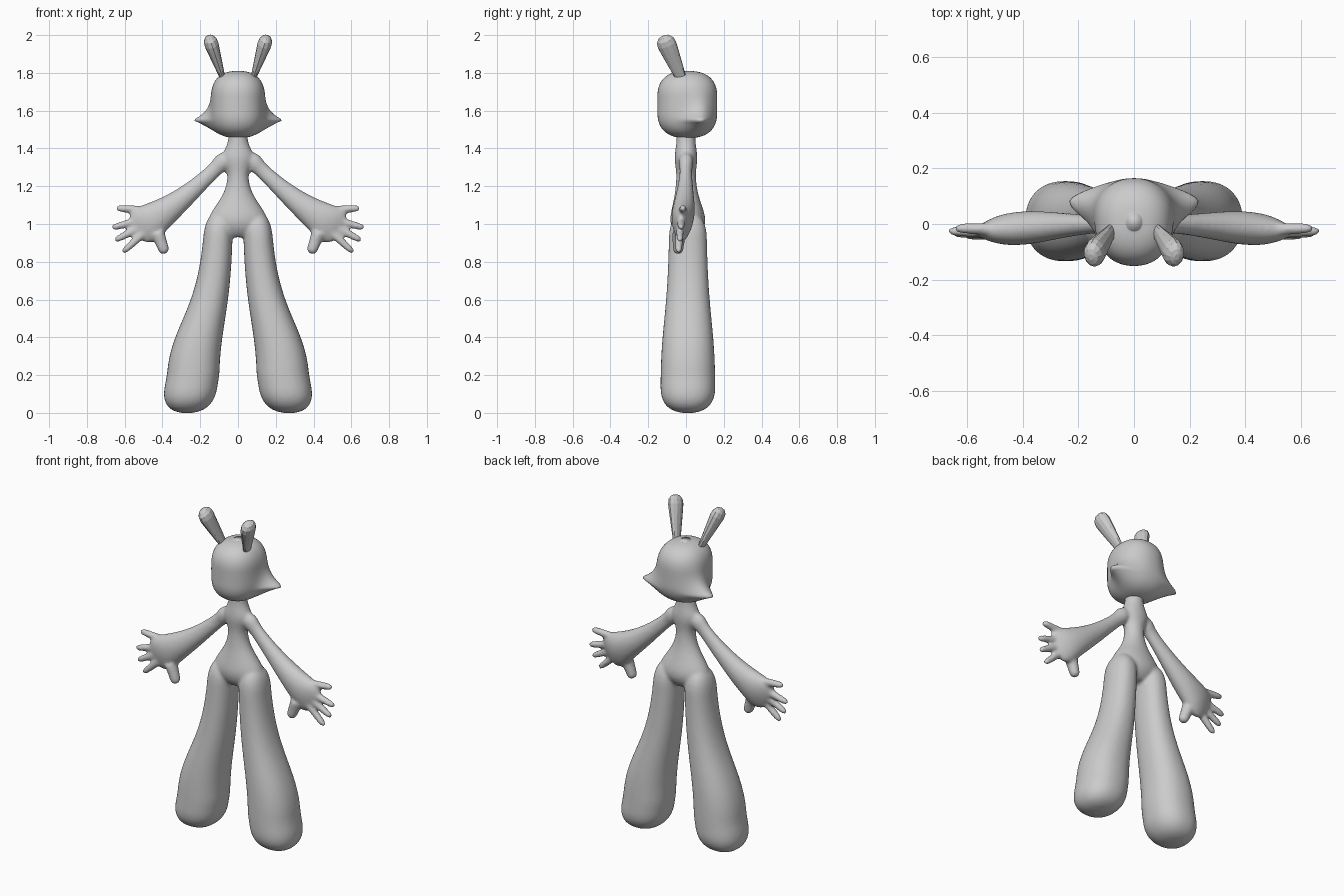
import bpy, bmesh, math
from mathutils import Vector

cube = bpy.data.objects.get("Cube")
if cube:
    bpy.data.objects.remove(cube, do_unlink=True)

GREY = (0.6, 0.6, 0.6, 1)
grey = bpy.data.materials.new("plain_grey")
grey.use_nodes = True
grey.diffuse_color = GREY
grey.node_tree.nodes["Principled BSDF"].inputs["Base Color"].default_value = GREY


def rounding(distance):
    """Factor that rounds a shape off as it nears its end."""
    near = min(1, max(0.001, distance) / 0.14)
    return (1 - (1 - near) ** 2.5) ** 0.4


def bump(value, centre, spread):
    return math.exp(-((value - centre) / spread) ** 2)


def loft(bm, section, count, segments, side=1, level=False, power=2):
    """Skin the ellipses given by section(t) -> centre, half width, half depth."""
    steps = [(1 - math.cos(math.pi * i / count)) / 2 for i in range(count + 1)]
    sections = [section(t) for t in steps]
    rings = []
    for i, (centre, width, depth) in enumerate(sections):
        before = sections[max(i - 1, 0)][0]
        after = sections[min(i + 1, count)][0]
        along = Vector((0, 0, 1)) if level else (after - before).normalized()
        across = Vector((0, 1, 0)).cross(along).normalized()
        outward = along.cross(across)
        ring = []
        for k in range(segments):
            angle = math.tau * k / segments
            c, s = math.cos(angle), math.sin(angle)
            point = centre + across * width * math.copysign(abs(c) ** (2 / power), c)
            point += outward * depth * math.copysign(abs(s) ** (2 / power), s)
            point.x *= side
            ring.append(bm.verts.new(point))
        rings.append(ring)
    for lower, upper in zip(rings, rings[1:]):
        for k in range(segments):
            n = (k + 1) % segments
            bm.faces.new((lower[k], lower[n], upper[n], upper[k]))
    bm.faces.new(rings[0])
    bm.faces.new(rings[-1])


def finish(bm, name, smooth=True):
    bmesh.ops.recalc_face_normals(bm, faces=bm.faces)
    mesh = bpy.data.meshes.new(name)
    bm.to_mesh(mesh)
    bm.free()
    mesh.materials.append(grey)
    mesh.polygons.foreach_set("use_smooth", [smooth] * len(mesh.polygons))
    obj = bpy.data.objects.new(name, mesh)
    bpy.context.collection.objects.link(obj)
    return obj


def torso(t):
    """Hips, narrow waist, chest and neck."""
    z = 0.93 + 0.57 * t
    hips, chest = bump(z, 1, 0.14), bump(z, 1.35, 0.06)
    end = rounding(z - 0.92)
    width = 0.05 + 0.11 * hips + 0.035 * chest
    depth = 0.05 + 0.045 * hips + 0.01 * chest
    return Vector((0, 0.01 * hips, z)), width * end, depth * end


def leg(t):
    """Leg flaring into a rounded foot."""
    z = 1.06 * t
    flare = 1 / (1 + (z / 0.55) ** 4)
    end = rounding(z) * rounding(1.06 - z)
    x = 0.09 + 0.15 * flare + 0.15 * max(0, 0.2 - z)
    return Vector((x, 0.01, z)), (0.07 + 0.07 * flare) * end, (0.095 + 0.05 * flare) * end


def arm(t):
    """Arm widening from the shoulder to the palm."""
    z = 1.36 - 0.4 * t - 0.03 * math.sin(math.pi * t)
    end = rounding(0.04 + t) * rounding(0.64 * (1 - t))
    width = 0.037 + 0.09 * t * t + 0.01 * bump(t, 0.06, 0.06)
    depth = 0.03 + 0.03 * math.sin(math.pi * t * t) + 0.01 * bump(t, 0.06, 0.06)
    return Vector((0.05 + t / 2, -0.03 * t * t, z)), width * end, depth * end


def finger(degrees, length, radius):
    """Section rule for one digit of the fan around the palm."""
    c, s = math.cos(math.radians(degrees)), math.sin(math.radians(degrees))
    base = Vector((0.45 + 0.05 * c, -0.025 + 0.015 * s, 1.03 + 0.09 * s))
    tip = Vector((0.47 + length * c, -0.025 + 0.02 * s, 0.99 + length * s))

    def section(t):
        size = radius * (1.15 - 0.3 * t) * rounding(0.6 * (1 - t))
        return base.lerp(tip, t), size, size
    return section


def head(t):
    z = 1.455 + 0.355 * t
    end = rounding(z - 1.455) * rounding(1.81 - z)
    return Vector((0, 0.007, z)), 0.14 * end, 0.158 * end


def ear(t):
    """Club-shaped ear leaning forward and outward."""
    end = rounding((1 - t) / 2)
    centre = Vector((0.08, -0.025, 1.77)).lerp(Vector((0.155, -0.12, 1.995)), t)
    return centre, (0.014 + 0.03 * t) * end, (0.028 + 0.03 * t) * end


# Body, fused into one skin
bm = bmesh.new()
loft(bm, torso, 40, 32, level=True)
for side in (1, -1):
    loft(bm, leg, 40, 32, side, level=True, power=2.25)
    loft(bm, arm, 30, 24, side)
    for degrees in (28, -3, -23, -45):
        loft(bm, finger(degrees, 0.2, 0.021), 12, 12, side)
    loft(bm, finger(-120, 0.17, 0.032), 12, 12, side)
body = finish(bm, "body")
fuse = body.modifiers.new("Fuse", "REMESH")
fuse.mode = "VOXEL"
fuse.voxel_size = 0.009
fuse.use_smooth_shade = True
soften = body.modifiers.new("Soften", "SMOOTH")
soften.iterations = 7

# Head, with its sides drawn out into pointed cheeks
bm = bmesh.new()
loft(bm, head, 50, 64, level=True, power=2.2)
for v in bm.verts:
    pull = math.exp(-abs(v.co.z - 1.55) / 0.05) * bump(v.co.y, 0.09, 0.075)
    v.co.x += math.copysign(0.118 * pull * min(1, abs(v.co.x) / 0.12), v.co.x)
finish(bm, "head")

# Faceted ears
for side, name in ((1, "left_ear"), (-1, "right_ear")):
    bm = bmesh.new()
    loft(bm, ear, 10, 12, side)
    finish(bm, name, smooth=False)
